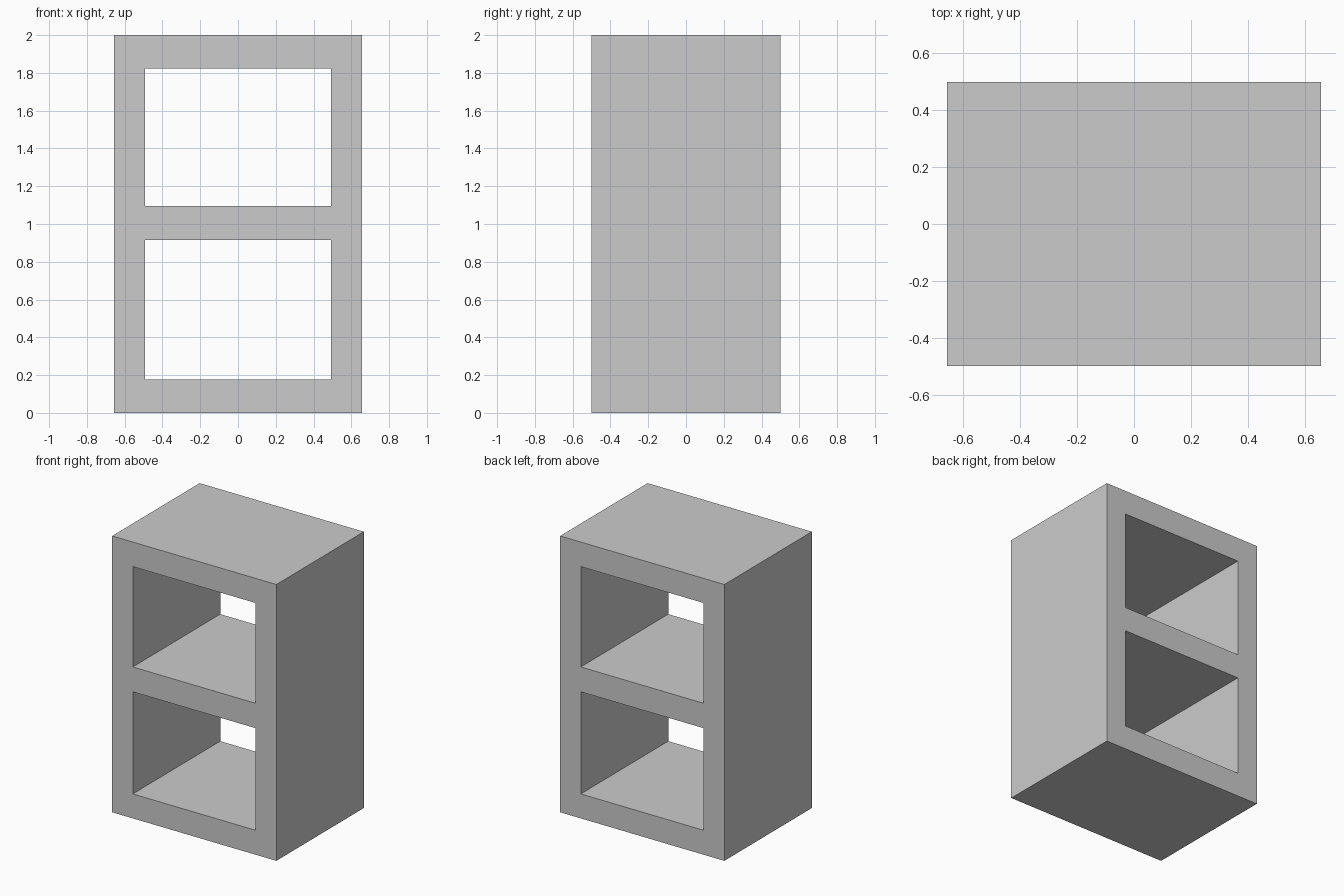
import bpy, bmesh
from mathutils import Vector

if "Cube" in bpy.data.objects:
    bpy.data.objects.remove(bpy.data.objects["Cube"])

DEPTH = 1.0
xs = [-0.657, -0.492, 0.492, 0.657]            # outer and inner side edges
zs = [0, 0.177, 0.916, 1.096, 1.822, 2.0]      # floor, lower bay, shelf, upper bay, top

bm = bmesh.new()

# Front frame profile: a grid with the two bays left open
grid = [[bm.verts.new((x, -DEPTH / 2, z)) for z in zs] for x in xs]
for i in range(len(xs) - 1):
    for j in range(len(zs) - 1):
        if i == 1 and j in (1, 3):
            continue
        bm.faces.new((grid[i][j], grid[i + 1][j], grid[i + 1][j + 1], grid[i][j + 1]))

# Extrude to full depth, keeping the front faces so the shell is closed
front = bm.faces[:]
ext = bmesh.ops.extrude_face_region(bm, geom=front, use_keep_orig=True)
moved = [g for g in ext["geom"] if isinstance(g, bmesh.types.BMVert)]
bmesh.ops.translate(bm, verts=moved, vec=Vector((0, DEPTH, 0)))
bmesh.ops.recalc_face_normals(bm, faces=bm.faces[:])

mesh = bpy.data.meshes.new("two_bay_shelf")
bm.to_mesh(mesh)
bm.free()
bpy.context.collection.objects.link(bpy.data.objects.new("two_bay_shelf", mesh))
